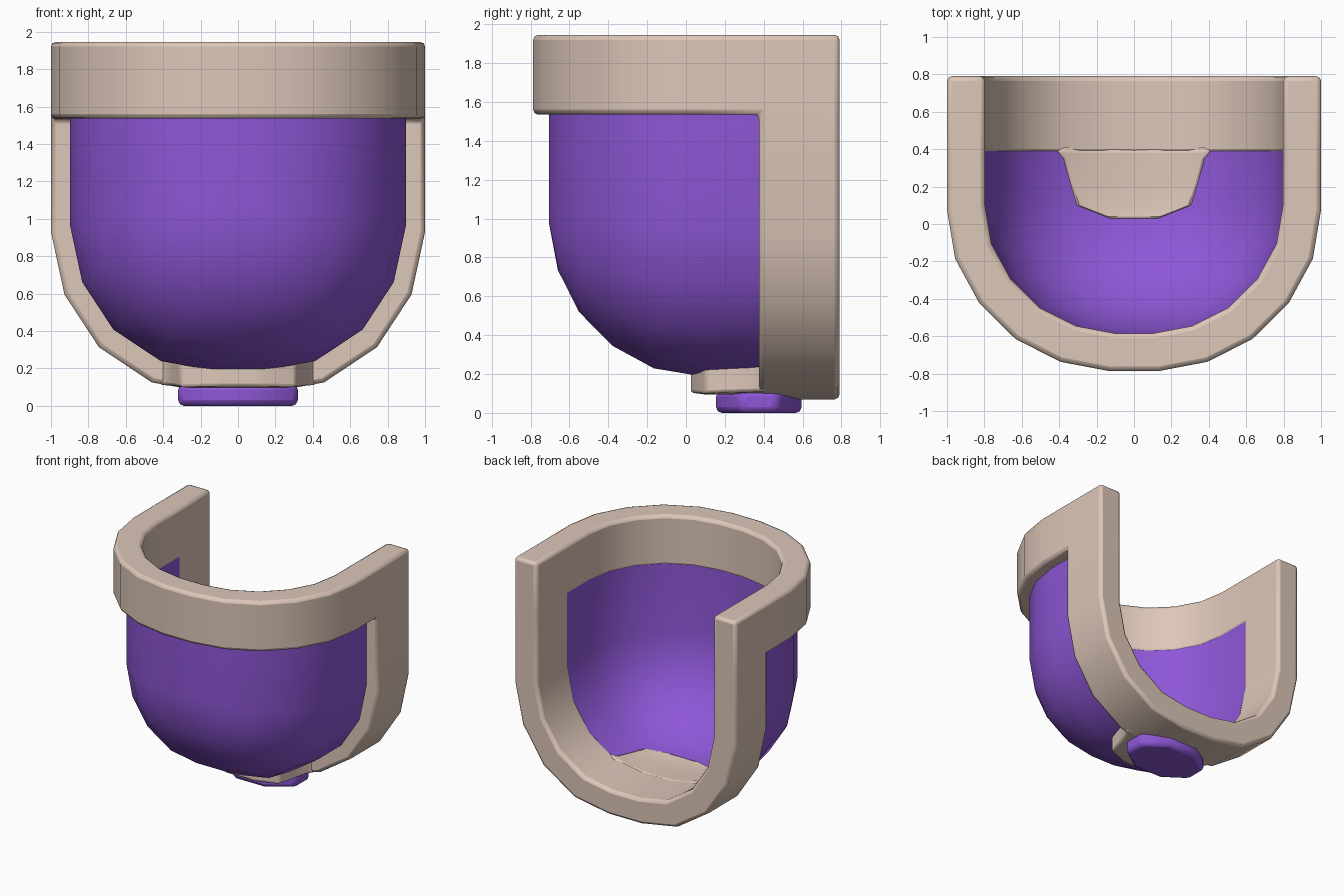
import bpy, bmesh
from math import sin, cos, radians as rad
from collections import Counter

if "Cube" in bpy.data.objects:
    bpy.data.objects.remove(bpy.data.objects["Cube"])

BACK, STEP, BAND_Z, TOP = 0.79, 0.375, 1.535, 1.945


def material(name, rgb):
    m = bpy.data.materials.new(name)
    m.diffuse_color = (*rgb, 1)
    m.use_nodes = True
    m.node_tree.nodes["Principled BSDF"].inputs["Base Color"].default_value = m.diffuse_color
    return m


TAN = material("warm beige", (0.72, 0.57, 0.48))
PURPLE = material("violet", (0.27, 0.095, 0.68))


def make(name, verts, faces, mat, bevel=0):
    me = bpy.data.meshes.new(name)
    me.from_pydata(verts, [], faces)
    bm = bmesh.new()
    bm.from_mesh(me)
    loose = [v for v in bm.verts if not v.link_faces]
    bmesh.ops.delete(bm, geom=loose, context='VERTS')
    bmesh.ops.recalc_face_normals(bm, faces=bm.faces)
    bm.to_mesh(me)
    bm.free()
    me.materials.append(mat)
    ob = bpy.data.objects.new(name, me)
    bpy.context.collection.objects.link(ob)
    if bevel:
        b = ob.modifiers.new("soft_edges", 'BEVEL')
        b.width, b.segments, b.limit_method = bevel, 2, 'ANGLE'
        b.angle_limit = rad(40)
    bpy.ops.object.select_all(action='DESELECT')
    ob.select_set(True)
    bpy.context.view_layer.objects.active = ob
    bpy.ops.object.shade_smooth_by_angle(angle=rad(35))
    return ob


def thicken(outer, inner, faces):
    """Closed solid between two matching point grids."""
    n = len(outer)
    count = Counter(frozenset((f[k], f[(k + 1) % len(f)])) for f in faces for k in range(len(f)))
    out = list(faces) + [tuple(n + i for i in reversed(f)) for f in faces]
    for f in faces:
        for k in range(len(f)):
            a, b = f[k], f[(k + 1) % len(f)]
            if count[frozenset((a, b))] == 1:
                out.append((b, a, n + a, n + b))
    return outer + inner, out


N = 14  # points along each U-shaped ring
# Unit quarter profiles: arch seen from the front (x, drop), bowl front (forward, radius)
ARCH = [(1, 0.14), (0.928, 0.475), (0.743, 0.757), (0.46, 0.945), (0.15, 1)]
FRONT = [(m * sin(rad(7.5 + 15 * k)), m * cos(rad(7.5 + 15 * k)))
         for k, m in enumerate((1.009, 1.035, 1.042, 1.04, 1.025, 1.005))]


def bowl(R, cy, cz, step, band_z):
    """U-shaped rings: two straight ones at the back, then a rounded front."""
    rings = [(BACK, R), (step, R)] + [(cy - R * f, R * r) for f, r in FRONT]
    pts = []
    for y, r in rings:
        pts += [(-r, y, TOP), (-r, y, band_z)]
        pts += [(-r * x, y, cz - r * d) for x, d in ARCH]
        pts += [(r * x, y, cz - r * d) for x, d in reversed(ARCH)]
        pts += [(r, y, band_z), (r, y, TOP)]
    return pts


frame_faces, shell_faces = [], []
for v in range(7):
    for i in range(N - 1):
        f = (v * N + i, v * N + i + 1, (v + 1) * N + i + 1, (v + 1) * N + i)
        (frame_faces if v == 0 or i in (0, N - 2) else shell_faces).append(f)
e = 7 * N
frame_faces.append((e, e + N - 1, e + N - 2, e + 1))
shell_faces.append(tuple(e + N - 2 - k for k in range(N - 2)))

# Thick frame: upper band and back arch in one piece
make("frame", *thicken(bowl(1.0, 0.21, 1.07, STEP, BAND_Z),
                       bowl(0.797, 0.21, 1.07, STEP, BAND_Z), frame_faces), TAN, 0.025)

# Thinner rounded shell, tucked slightly into the frame
make("shell", *thicken(bowl(0.897, 0.19, 1.087, STEP + 0.035, BAND_Z + 0.035),
                       bowl(0.801, 0.21, 1.07, STEP + 0.035, BAND_Z + 0.035), shell_faces), PURPLE)


# Bottom tab reaching forward from the arch
def interp(x, pts):
    if x <= pts[0][0]:
        return pts[0][1]
    for (a, p), (b, q) in zip(pts, pts[1:]):
        if x <= b:
            return p + (q - p) * (x - a) / (b - a)


def height(R, x, y):
    r = R * interp((0.21 - y) / R, FRONT)
    return 1.07 - r * interp(abs(x) / r, ARCH[::-1])


rows = [(0.43, 0.42), (0.395, 0.42), (0.35, 0.38), (0.22, 0.345), (0.1, 0.31), (0.025, 0.12)]
cols = [-1, -0.7, -0.38, 0, 0.38, 0.7, 1]
lower = [(w * t, y, height(0.975, w * t * 0.6, y)) for y, w in rows for t in cols]
upper = [(w * t, y, height(0.83 if y > 0.4 else 0.796, w * t, y)) for y, w in rows for t in cols]
C = len(cols)
tab_faces = [(v * C + i, v * C + i + 1, (v + 1) * C + i + 1, (v + 1) * C + i)
             for v in range(len(rows) - 1) for i in range(C - 1)]
make("bottom_tab", *thicken(lower, upper, tab_faces), TAN, 0.015)

# Octagonal foot under the arch
s = 1 / cos(rad(22.5))
ring = [(0.32 * s * cos(rad(22.5 + 45 * k)), 0.375 + 0.22 * s * sin(rad(22.5 + 45 * k))) for k in range(8)]
verts = [(x, y, z) for z in (0, 0.115) for x, y in ring]
faces = [tuple(range(8)), tuple(range(8, 16))] + [(k, (k + 1) % 8, (k + 1) % 8 + 8, k + 8) for k in range(8)]
make("foot", verts, faces, PURPLE, 0.03)
